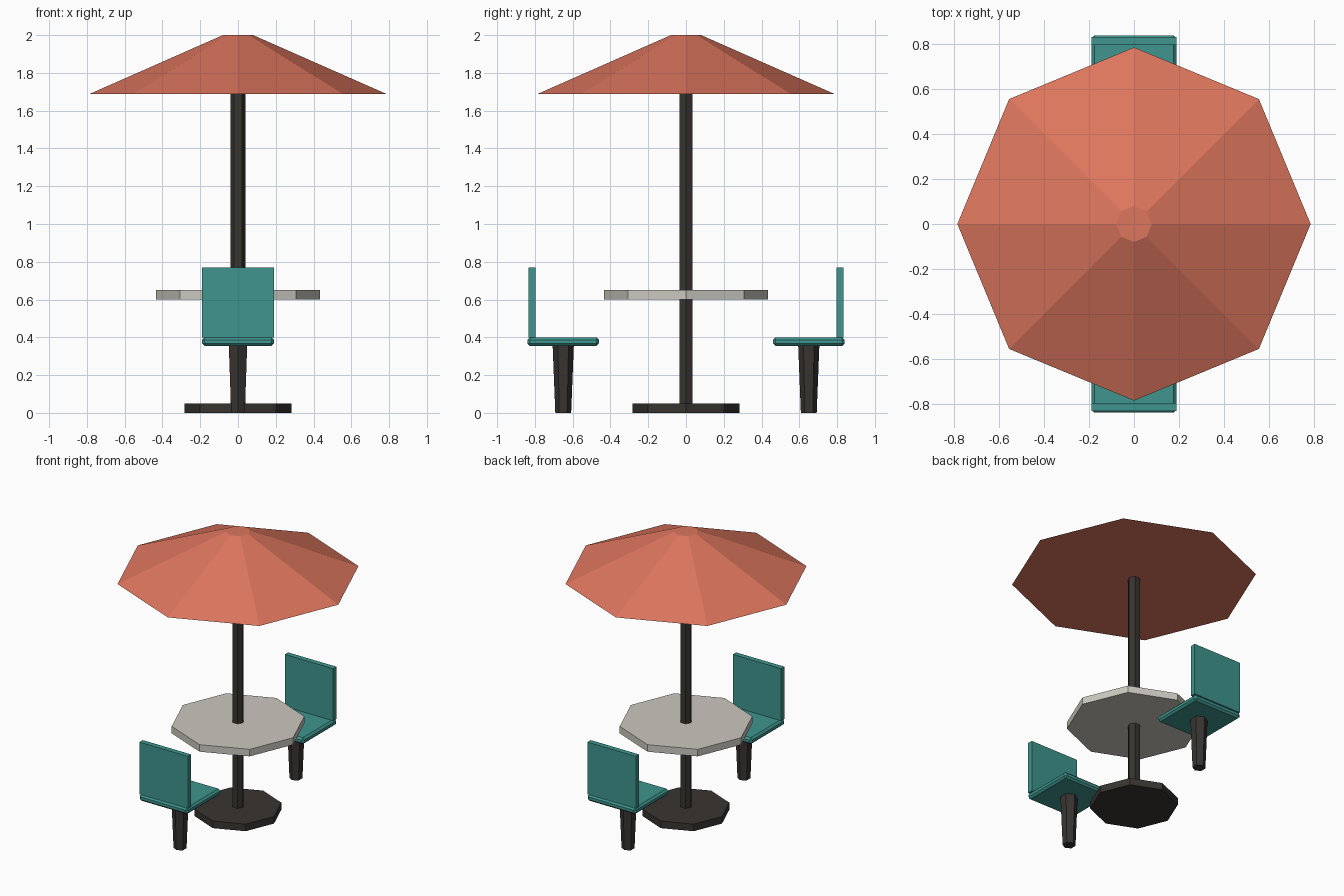
import bpy
from math import pi

if "Cube" in bpy.data.objects:
    bpy.data.objects.remove(bpy.data.objects["Cube"])


def material(name, rgb):
    m = bpy.data.materials.new(name)
    m.diffuse_color = (*rgb, 1)
    m.use_nodes = True
    m.node_tree.nodes["Principled BSDF"].inputs["Base Color"].default_value = m.diffuse_color
    return m


CORAL = material("coral_fabric", (0.72, 0.18, 0.11))
TEAL = material("teal_paint", (0.05, 0.30, 0.27))
DARK = material("dark_metal", (0.04, 0.035, 0.03))
STONE = material("pale_stone", (0.60, 0.58, 0.53))


def prism(name, sides, r_low, r_high, z0, z1, mat, y=0):
    """Straight or tapered prism with a corner on the x axis for even sides."""
    bpy.ops.mesh.primitive_cone_add(vertices=sides, radius1=r_low, radius2=r_high,
                                    depth=z1 - z0, location=(0, y, (z0 + z1) / 2))
    o = bpy.context.object
    o.name = name
    o.data.materials.append(mat)
    return o


def box(name, size, loc, mat, bevel=0):
    bpy.ops.mesh.primitive_cube_add(size=1, location=loc)
    o = bpy.context.object
    o.name = name
    o.scale = size
    bpy.ops.object.transform_apply(location=False, rotation=False, scale=True)
    o.data.materials.append(mat)
    if bevel:
        b = o.modifiers.new("chamfer", 'BEVEL')
        b.width = bevel
        b.segments = 1
    return o


# Table with parasol
prism("table_base", 8, 0.283, 0.283, 0, 0.05, DARK)
pole = prism("pole", 6, 0.04, 0.04, 0.05, 1.69, DARK)
pole.rotation_euler.z = pi / 6
prism("table_top", 8, 0.433, 0.433, 0.60, 0.65, STONE)
prism("parasol_canopy", 8, 0.787, 0.08, 1.688, 2.0, CORAL)

# Two chairs facing the table
for side, s in (("front", -1), ("rear", 1)):
    prism(side + "_chair_leg", 6, 0.042, 0.056, 0, 0.355, DARK, s * 0.65)
    box(side + "_chair_seat", (0.38, 0.38, 0.045), (0, s * 0.65, 0.3775), TEAL, 0.013)
    box(side + "_chair_back", (0.38, 0.037, 0.37), (0, s * 0.815, 0.585), TEAL)
